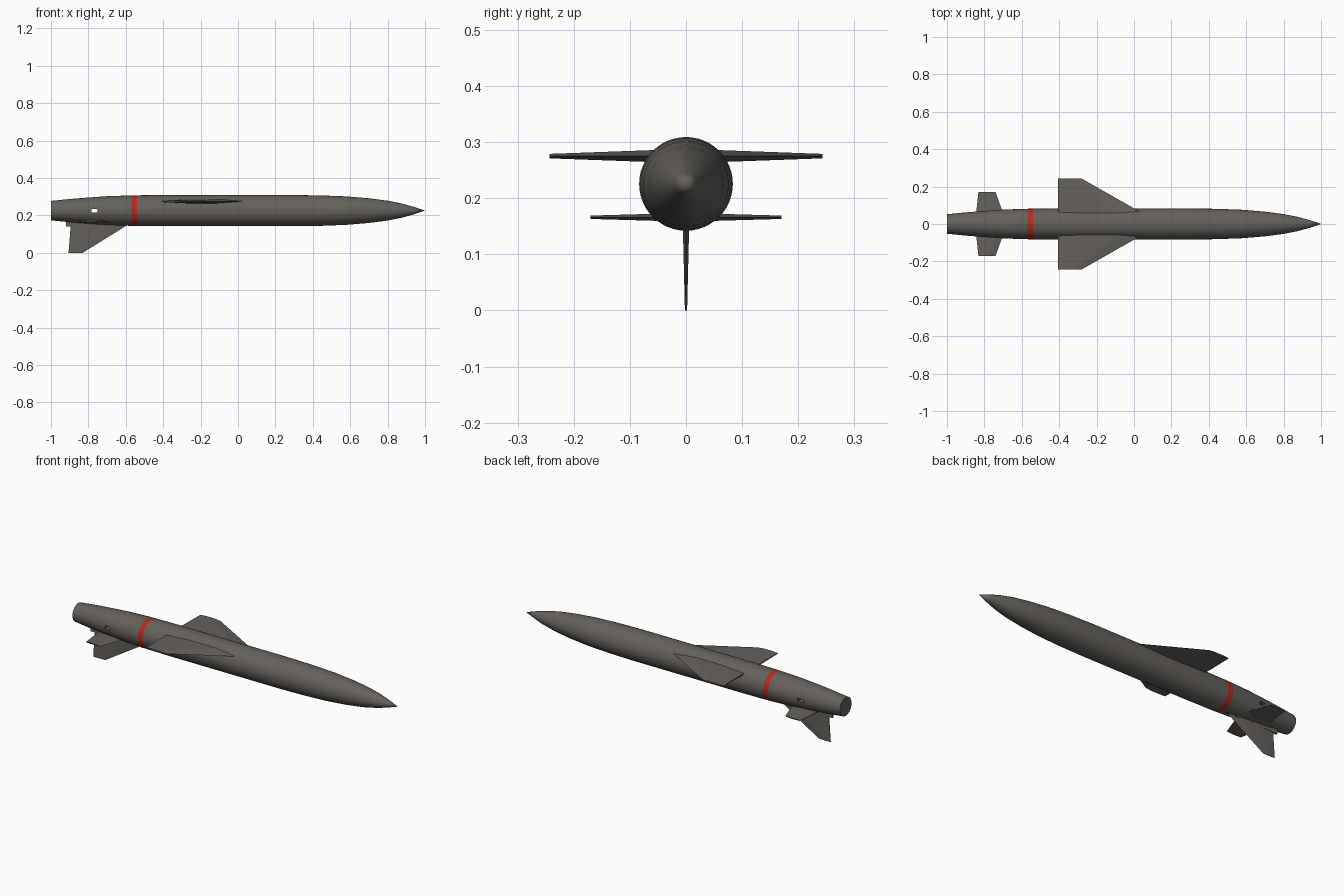
import bpy, bmesh, math
from mathutils import Vector

cube = bpy.data.objects.get("Cube")
if cube:
    bpy.data.objects.remove(cube, do_unlink=True)

AXIS_Z = 0.2255
SIDES = 48


def material(name, rgb):
    m = bpy.data.materials.new(name)
    m.use_nodes = True
    m.diffuse_color = (*rgb, 1)
    m.node_tree.nodes["Principled BSDF"].inputs["Base Color"].default_value = (*rgb, 1)
    return m


grey = material("warm grey", (0.13, 0.12, 0.108))
red = material("red", (0.45, 0.025, 0.015))


def add(name, bm, mats):
    bmesh.ops.recalc_face_normals(bm, faces=bm.faces)
    mesh = bpy.data.meshes.new(name)
    bm.to_mesh(mesh)
    bm.free()
    for m in mats:
        mesh.materials.append(m)
    ob = bpy.data.objects.new(name, mesh)
    bpy.context.collection.objects.link(ob)
    return ob


def box(name, center, size):
    bm = bmesh.new()
    bmesh.ops.create_cube(bm, size=1)
    bmesh.ops.scale(bm, vec=size, verts=bm.verts)
    bmesh.ops.translate(bm, vec=center, verts=bm.verts)
    return add(name, bm, [grey])


def fin(name, root, tip, span_axis, thick_axis):
    """Tapered fin; each end is (origin, trailing x, leading x, half thickness)."""
    bm = bmesh.new()
    rings = []
    for pos, back, front, t in (root, tip):
        base = span_axis * pos[0] + thick_axis * pos[1]
        chord = front - back
        # six-sided section: thin edges, full thickness amidships
        section = [(back, 0.4), (back + 0.3 * chord, 1), (front - 0.3 * chord, 1),
                   (front, 0), (front - 0.3 * chord, -1),
                   (back + 0.3 * chord, -1), (back, -0.4)]
        rings.append([bm.verts.new(base + Vector((x, 0, 0)) + thick_axis * t * s)
                      for x, s in section])
    n = len(rings[0])
    for i in range(n):
        j = (i + 1) % n
        bm.faces.new((rings[0][i], rings[0][j], rings[1][j], rings[1][i]))
    bm.faces.new(rings[0])
    bm.faces.new(rings[1])
    return add(name, bm, [grey])


# Fuselage: turned profile with a pointed nose and a painted band
profile = [(-1, 0.052), (-0.9, 0.062), (-0.8, 0.070), (-0.7, 0.077),
           (-0.57, 0.0815), (-0.54, 0.082), (-0.4, 0.0835), (0.3, 0.0835),
           (0.45, 0.081), (0.58, 0.076), (0.7, 0.066), (0.8, 0.053),
           (0.88, 0.037), (0.94, 0.020)]
bm = bmesh.new()
rings = []
for x, r in profile:
    rings.append([bm.verts.new((x, r * math.cos(a), AXIS_Z + r * math.sin(a)))
                  for a in (2 * math.pi * i / SIDES for i in range(SIDES))])
nose = bm.verts.new((1, 0, AXIS_Z))
bm.faces.new(rings[0])
for i in range(SIDES):
    j = (i + 1) % SIDES
    for k in range(len(rings) - 1):
        f = bm.faces.new((rings[k][i], rings[k][j], rings[k + 1][j], rings[k + 1][i]))
        f.material_index = int(profile[k][0] == -0.57)
    bm.faces.new((rings[-1][i], rings[-1][j], nose))
body = add("fuselage", bm, [grey, red])

# Small slot passing sideways through the tail
cutter = box("slot_cutter", (-0.767, 0, AXIS_Z), (0.034, 0.4, 0.018))
cutter.hide_render = True
cutter.hide_viewport = True
cutter.display_type = 'WIRE'
cut = body.modifiers.new("slot", 'BOOLEAN')
cut.object = cutter
cut.solver = 'EXACT'
bpy.context.view_layer.objects.active = body
body.select_set(True)
bpy.ops.object.shade_smooth_by_angle(angle=math.radians(30))

# Main wings and tailplanes, mirrored across the fuselage
Y, Z = Vector((0, 1, 0)), Vector((0, 0, 1))
for side, s in (("left", 1), ("right", -1)):
    fin("wing_" + side, ((0.05 * s, 0.275), -0.405, 0.06, 0.011),
        ((0.243 * s, 0.275), -0.405, -0.28, 0.004), Y * 1, Z)
    fin("tailplane_" + side, ((0.03 * s, 0.166), -0.847, -0.69, 0.007),
        ((0.17 * s, 0.166), -0.832, -0.74, 0.003), Y * 1, Z)

# Lower fin with its mounting strip
fin("lower_fin", ((0.165, 0), -0.893, -0.565, 0.006),
    ((0.0, 0), -0.906, -0.83, 0.002), Z, Y)
box("fin_mount", (-0.785, 0, 0.154), (0.27, 0.011, 0.026))
